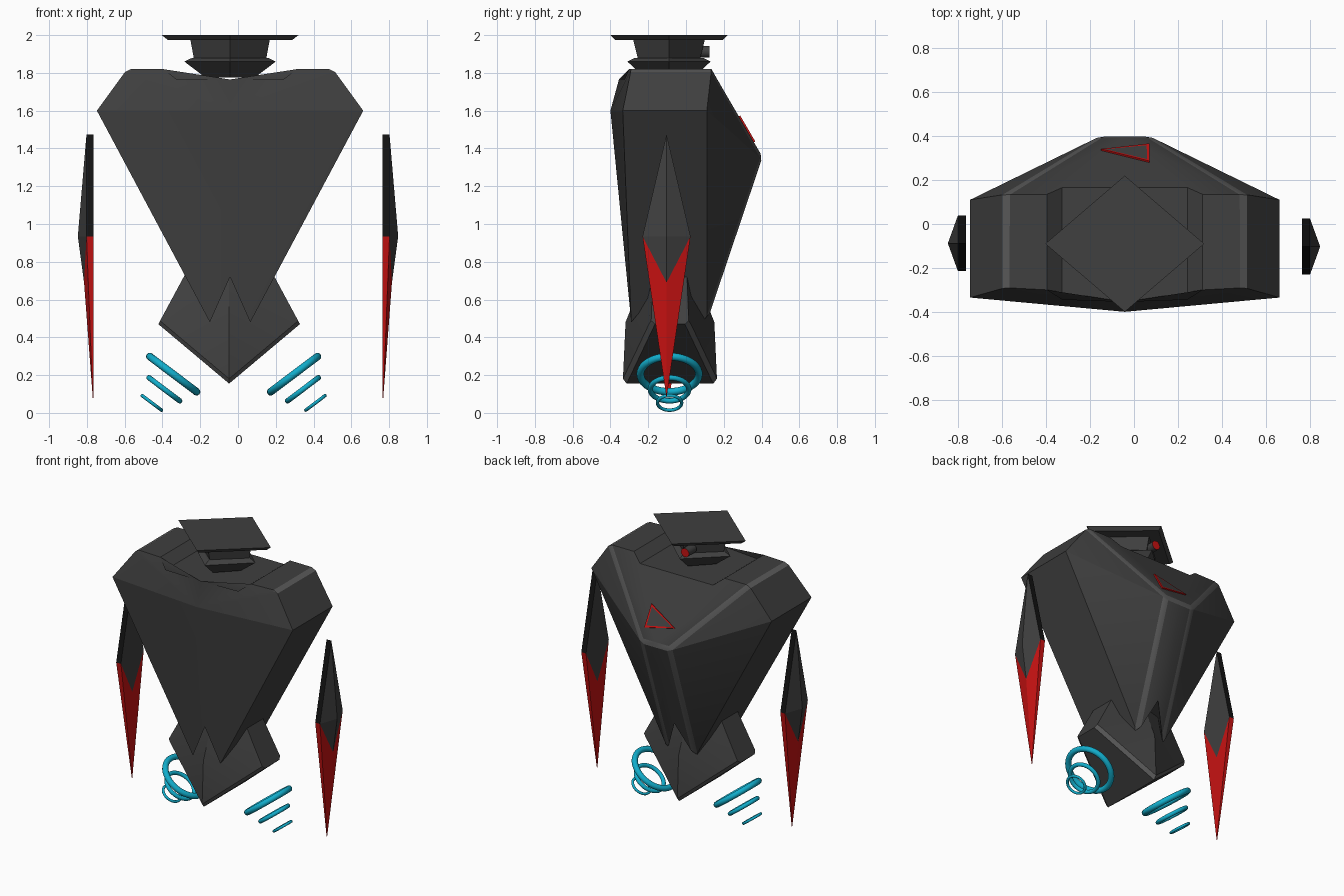
import bpy, bmesh, math
from mathutils import Vector, Matrix

if "Cube" in bpy.data.objects:
    bpy.data.objects.remove(bpy.data.objects["Cube"])


def material(name, r, g, b):
    m = bpy.data.materials.new(name)
    m.diffuse_color = (r, g, b, 1)
    m.use_nodes = True
    m.node_tree.nodes["Principled BSDF"].inputs["Base Color"].default_value = m.diffuse_color
    return m


GREY = material("dark grey", 0.05, 0.05, 0.05)
TRIM = material("trim grey", 0.10, 0.10, 0.10)
BLACK = material("black", 0.006, 0.006, 0.006)
RED = material("red", 0.58, 0.006, 0.006)
CYAN = material("cyan", 0.006, 0.42, 0.60)
CX, CY = -0.042, -0.09          # centre line of the torso


def finish(name, bm, mats, smooth=None):
    me = bpy.data.meshes.new(name)
    bm.to_mesh(me)
    bm.free()
    ob = bpy.data.objects.new(name, me)
    bpy.context.collection.objects.link(ob)
    for m in mats:
        me.materials.append(m)
    if smooth:
        bpy.ops.object.select_all(action='DESELECT')
        ob.select_set(True)
        bpy.context.view_layer.objects.active = ob
        bpy.ops.object.shade_smooth_by_angle(angle=math.radians(smooth))
    return ob


def faceted(name, pts, faces, mats, signs, centre=(0, 0, 0), trims="", width=0.02, smooth=None):
    """Named points and faces, repeated for each mirror sign; trims are bevelled edges."""
    bm = bmesh.new()
    c = Vector(centre)
    trim_pairs = []
    for sx, sy in signs:
        at = {k: Vector((p[0] * sx, p[1] * sy, p[2])) + c for k, p in pts.items()}
        v = {k: bm.verts.new(p) for k, p in at.items()}
        for index, group in enumerate(faces):
            for f in group.split(","):
                bm.faces.new([v[k] for k in f.split()]).material_index = index
        trim_pairs += [[at[k] for k in t.split()] for t in trims.split(",") if t]
    bmesh.ops.remove_doubles(bm, verts=bm.verts, dist=1e-4)
    bmesh.ops.recalc_face_normals(bm, faces=bm.faces)
    if trim_pairs:
        def matches(e, a, b):
            p, q = e.verts[0].co, e.verts[1].co
            return min((p - a).length + (q - b).length, (p - b).length + (q - a).length) < 1e-3
        edges = [e for e in bm.edges if any(matches(e, a, b) for a, b in trim_pairs)]
        bmesh.ops.bevel(bm, geom=edges, offset=width, offset_type='OFFSET', segments=1,
                        profile=0.5, affect='EDGES', clamp_overlap=False, material=1)
    return finish(name, bm, mats, smooth)


# torso: half outline, f = front, b = back, s = side notch, t = underside
torso = {
    "f0": (0, -.355, 1.765), "f1": (.285, -.345, 1.765), "f2": (.355, -.30, 1.82),
    "f3": (.545, -.29, 1.82), "f4": (.705, -.335, 1.6), "f5": (0, -.40, 1.6),
    "f6": (0, -.31, .72), "f7": (.107, -.29, .48),
    "b0": (0, .166, 1.765), "b1": (.285, .166, 1.765), "b2": (.355, .135, 1.82),
    "b3": (.545, .135, 1.82), "b4": (.705, .11, 1.6), "b5": (0, .405, 1.355),
    "b6": (.11, .405, 1.355), "b7": (0, .19, .72), "b8": (.107, .11, .48),
    "s": (.235, -.09, .72), "t": (0, -.09, .76),
}
torso_faces = ["f5 f0 f1 f2,f5 f2 f3,f5 f3 f4,f5 f4 f7 f6,"
               "f3 b3 b4 f4,f4 b4 b8 s f7,f2 b2 b3 f3,f1 b1 b2 f2,f0 b0 b1 f1,"
               "b0 b5 b6 b3 b2 b1,b3 b6 b4,b4 b6 b8,b5 b7 b8 b6,f6 f7 s t,t s b8 b7"]
faceted("torso", torso, torso_faces, [GREY, TRIM], [(1, 1), (-1, 1)], (CX, 0, 0),
        "f3 b3,b3 b6,b6 b5,b6 b8", 0.02, 20)

# hip: one quarter, mirrored both ways
hip = {
    "base": (0, .25, .155), "mid": (0, .235, .48), "top": (0, .125, .76),
    "corner": (.375, .10, .47), "side": (.235, .09, .73),
    "base0": (0, 0, .155), "corner0": (.375, 0, .47), "side0": (.235, 0, .73), "top0": (0, 0, .76),
}
faceted("hip", hip, ["base corner mid,mid corner side top,base base0 corner0 corner,"
                     "corner corner0 side0 side,side side0 top0 top"],
        [GREY, TRIM], [(1, 1), (-1, 1), (1, -1), (-1, -1)], (CX - .005, -.085, 0),
        "base corner", 0.02, 20)

# arms: flat inside (i), ridged outside (o), with a red lower blade
arm = {
    "itop": (.765, 0, 1.475), "iside": (.765, .127, .935), "imid": (.765, 0, .69), "itip": (.765, 0, .08),
    "otop": (.802, 0, 1.475), "oside": (.802, .127, .935), "peak": (.848, 0, .935),
    "omid": (.815, 0, .69), "otip": (.769, 0, .08),
}
arm_faces = ["otop oside peak,peak oside omid,itop iside imid",
             "itop iside oside otop",
             "omid oside otip,imid iside itip,iside itip otip oside"]
for label, s, y in (("right", 1, -.103), ("left", -1, -.088)):
    faceted("arm_" + label, arm, arm_faces, [GREY, BLACK, RED], [(s, 1), (s, -1)], (0, y, 0))


# head: stacked diamond-shaped tiers of (z, x radius, y radius)
def diamond(name, rings):
    bm = bmesh.new()
    loops = [[bm.verts.new((CX + rx * i, CY + ry * j, z))
              for i, j in ((1, 0), (0, 1), (-1, 0), (0, -1))] for z, rx, ry in rings]
    for a, b in zip(loops, loops[1:]):
        for k in range(4):
            bm.faces.new((a[k], a[k - 3], b[k - 3], b[k]))
    bm.faces.new(loops[0][::-1])
    bm.faces.new(loops[-1])
    bmesh.ops.recalc_face_normals(bm, faces=bm.faces)
    finish(name, bm, [GREY])


diamond("collar", [(1.775, .13, .13), (1.86, .242, .22), (1.88, .20, .18)])
diamond("head", [(1.878, .192, .165), (1.976, .21, .19)])
diamond("head_plate", [(1.975, .33, .285), (2.0, .362, .31)])

# eye: short barrel with a red lens on its end
bm = bmesh.new()
bmesh.ops.create_cone(bm, cap_ends=True, segments=16, radius1=.031, radius2=.031, depth=.085,
                      matrix=Matrix.Translation((-.08, .083, 1.912)) @ Matrix.Rotation(-math.pi / 2, 4, 'X'))
bm.normal_update()
for f in bm.faces:
    f.material_index = int(f.normal.y > 0.9)
finish("eye", bm, [GREY, RED], 30)

# chest badge: thin red triangular frame lying on the sloped chest
bm = bmesh.new()
chest = Vector((0, .465, .27)).normalized()
corners = [(-.15, .335), (.07, .36), (.07, .28)]
badge = bm.faces.new([bm.verts.new(Vector((x, y, 1.82 - (y - .135) * 1.722)) + chest * .008)
                      for x, y in corners])
badge.normal_update()
if badge.normal.dot(chest) < 0:
    badge.normal_flip()
ring = bmesh.ops.inset_individual(bm, faces=[badge], thickness=.02)
for f in ring["faces"]:
    f.material_index = 1
badge.material_index = 0
plate = finish("chest_badge", bm, [GREY, RED])
mod = plate.modifiers.new("thickness", 'SOLIDIFY')
mod.thickness = .009
mod.offset = -1

# thruster rings: three shrinking hoops tilted outward on each side
for side, s in (("right", 1), ("left", -1)):
    for n, (x, z, major, minor) in enumerate(((.32, .205, .155, .02), (.367, .125, .102, .014),
                                              (.433, .053, .064, .009))):
        bpy.ops.mesh.primitive_torus_add(major_radius=major, minor_radius=minor,
                                         major_segments=40, minor_segments=12,
                                         location=(-.023 + s * x, -.087, z),
                                         rotation=(0, -s * math.radians(37), 0))
        ob = bpy.context.object
        ob.name = f"thruster_ring_{side}_{n + 1}"
        ob.data.materials.append(CYAN)
        bpy.ops.object.shade_smooth()
